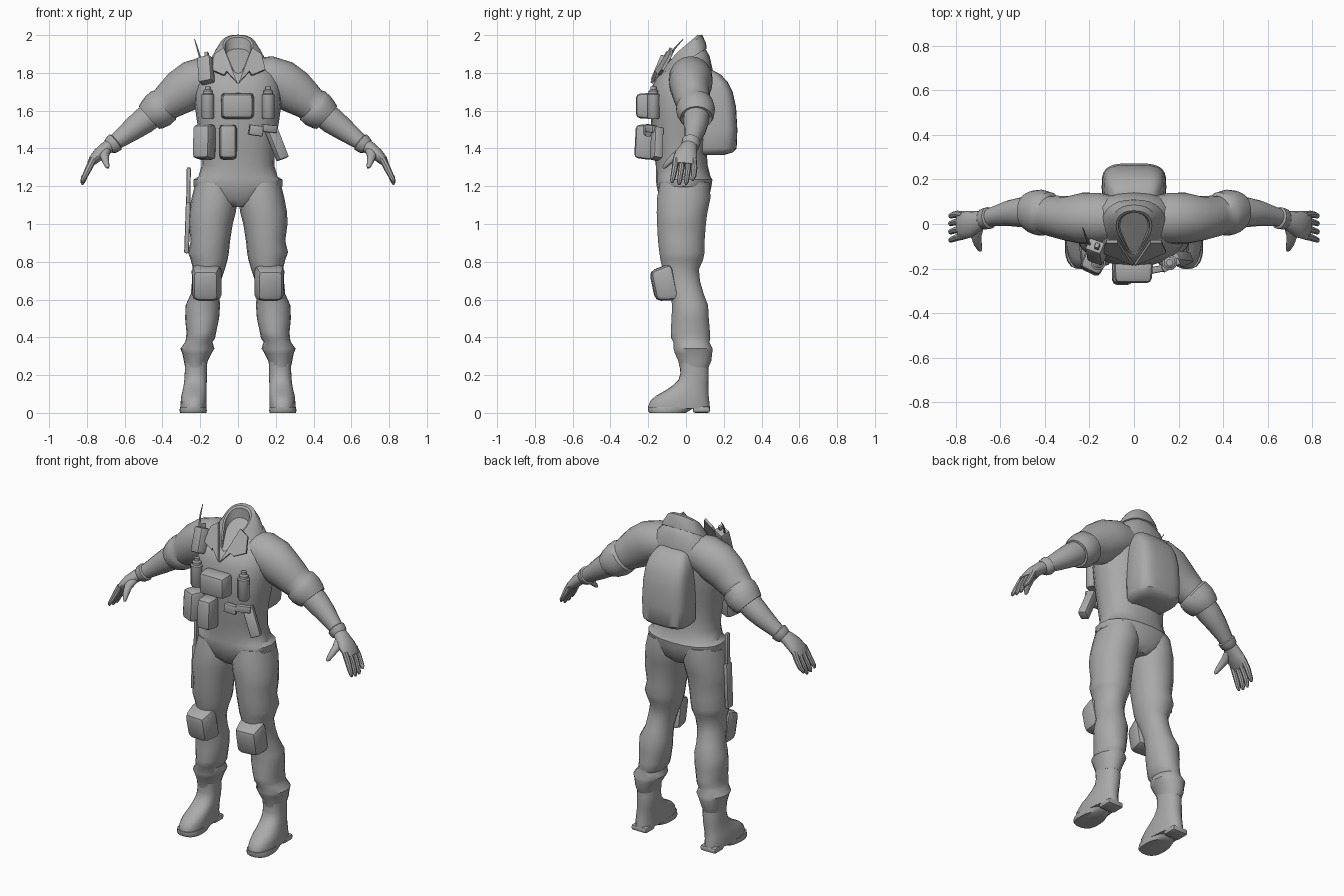
import bpy, bmesh, math
from mathutils import Vector, Matrix

grey = bpy.data.materials.new("cloth_grey")
grey.diffuse_color = (0.4, 0.4, 0.4, 1)


def finish(name, bm, angle=40):
    bmesh.ops.recalc_face_normals(bm, faces=bm.faces)
    me = bpy.data.meshes.new(name)
    bm.to_mesh(me)
    bm.free()
    me.materials.append(grey)
    ob = bpy.data.objects.new(name, me)
    bpy.context.collection.objects.link(ob)
    bpy.ops.object.select_all(action='DESELECT')
    ob.select_set(True)
    bpy.context.view_layer.objects.active = ob
    bpy.ops.object.shade_smooth_by_angle(angle=math.radians(angle))
    return ob


def skin(name, rings, angle=40):
    """Join equal point rings into a capped tube."""
    bm = bmesh.new()
    vs = [[bm.verts.new(p) for p in r] for r in rings]
    n = len(vs[0])
    for a, b in zip(vs, vs[1:]):
        for i in range(n):
            j = (i + 1) % n
            bm.faces.new((a[i], a[j], b[j], b[i]))
    bm.faces.new(vs[0])
    bm.faces.new(vs[-1])
    return finish(name, bm, angle)


def sgnpow(v, p):
    return math.copysign(abs(v) ** p, v)


def stack(name, rows, s=1, n=20, power=2.3, toe=0, angle=40):
    """Rows: z, x0, x1, y0, y1 [, tilt, front dip]."""
    rings = []
    for z, x0, x1, y0, y1, *ex in rows:
        tilt, dip = (ex + [0, 0])[:2]
        ring = []
        for i in range(n):
            t = 2 * math.pi * i / n
            c, q = sgnpow(math.cos(t), 2 / power), sgnpow(math.sin(t), 2 / power)
            d = dip * max(0, -math.sin(t)) ** 5
            y = (y1 - y0) / 2 * q
            x = (x0 + x1) / 2 + (x1 - x0) / 2 * c * (1 - toe * q)
            ring.append((s * x, (y0 + y1) / 2 + y - d * 0.7, z + tilt * y - d))
        rings.append(ring)
    return skin(name, rings, angle)


def tube(name, rows, s=1, n=14):
    """Rows: x, y, z, width, thickness; rings face along the path."""
    pts = [Vector(r[:3]) for r in rows]
    rings = []
    for k, r in enumerate(rows):
        d = (pts[min(k + 1, len(pts) - 1)] - pts[max(k - 1, 0)]).normalized()
        v = d.cross(Vector((0, 1, 0))).normalized()
        u = v.cross(d)
        ring = []
        for i in range(n):
            t = 2 * math.pi * i / n
            p = pts[k] + u * r[3] * math.cos(t) + v * r[4] * math.sin(t)
            ring.append((s * p.x, p.y, p.z))
        rings.append(ring)
    return skin(name, rings)


def box(name, loc, size, rot=(0, 0, 0), bevel=0.015, taper=1.0):
    bm = bmesh.new()
    bmesh.ops.create_cube(bm, size=1)
    for v in bm.verts:
        k = taper if v.co.y < 0 else 1
        v.co = Vector((v.co.x * size[0] * k, v.co.y * size[1], v.co.z * size[2] * k))
    bmesh.ops.bevel(bm, geom=bm.edges[:], offset=bevel, segments=2, profile=0.5, affect='EDGES')
    ob = finish(name, bm, 35)
    ob.location = loc
    ob.rotation_euler = [math.radians(a) for a in rot]
    return ob


def plate(name, pts, thick):
    """Flat outline thickened along its normal."""
    bm = bmesh.new()
    f = bm.faces.new([bm.verts.new(p) for p in pts])
    f.normal_update()
    off = f.normal * thick
    g = bmesh.ops.extrude_face_region(bm, geom=[f])
    bmesh.ops.translate(bm, vec=off, verts=[e for e in g['geom'] if isinstance(e, bmesh.types.BMVert)])
    return finish(name, bm, 30)


# Jacket body and hips
stack("torso", [
    (1.09, -.07, .07, -.10, .08), (1.13, -.17, .17, -.14, .12), (1.20, -.235, .235, -.155, .135),
    (1.235, -.235, .235, -.16, .14), (1.25, -.21, .21, -.16, .13), (1.31, -.192, .192, -.16, .115),
    (1.38, -.195, .195, -.17, .11), (1.47, -.205, .205, -.18, .115), (1.56, -.22, .22, -.187, .13),
    (1.66, -.232, .232, -.19, .14), (1.74, -.225, .225, -.178, .145, .05), (1.80, -.20, .20, -.155, .14, .15),
    (1.845, -.165, .165, -.13, .125, .35), (1.88, -.12, .12, -.09, .10, .55), (1.90, -.08, .08, -.06, .08, .7)])

# Collar, open at the neck
stack("collar", [
    (1.86, -.145, .145, -.12, .11, .60, .05), (1.885, -.13, .13, -.11, .105, .70, .07),
    (1.93, -.10, .10, -.085, .085, .85, .08), (1.942, -.08, .08, -.075, .06, .85, .09),
    (1.938, -.07, .07, -.068, .05, .85, .09), (1.87, -.06, .06, -.06, .05, .8, .07),
    (1.83, -.045, .045, -.04, .045, .6, 0)], n=28, angle=35)

for s, side in ((1, "left"), (-1, "right")):
    # Lapel
    plate(side + "_lapel", [(s * x, y, z) for x, y, z in (
        (.005, -.188, 1.75), (.06, -.165, 1.81), (.075, -.150, 1.79), (.145, -.130, 1.82),
        (.125, -.085, 1.90), (.075, -.085, 1.935))], .015 * -s)

    # Sleeve with rolled cuff
    tube(side + "_sleeve", [
        (.07, .02, 1.775, .10, .10), (.16, .025, 1.775, .115, .115), (.23, .025, 1.745, .115, .125),
        (.30, .025, 1.70, .10, .118), (.36, .035, 1.655, .093, .10), (.385, .04, 1.635, .088, .092),
        (.395, .045, 1.627, .10, .10), (.425, .052, 1.60, .103, .10), (.455, .055, 1.577, .095, .09),
        (.472, .055, 1.563, .085, .08), (.465, .055, 1.568, .065, .065)], s, 20)
    tube(side + "_forearm", [
        (.44, .055, 1.59, .07, .07), (.50, .053, 1.545, .068, .07), (.56, .048, 1.50, .058, .06),
        (.62, .036, 1.455, .045, .048), (.68, .022, 1.41, .036, .036)], s, 16)

    # Glove: cuff, palm, fingers, thumb
    tube(side + "_glove_cuff", [
        (.645, .028, 1.437, .042, .042), (.65, .027, 1.433, .05, .053), (.675, .022, 1.413, .047, .047),
        (.685, .02, 1.405, .036, .036)], s)
    tube(side + "_palm", [
        (.67, .022, 1.42, .038, .036), (.70, .012, 1.40, .047, .036), (.735, 0, 1.37, .06, .034),
        (.765, -.005, 1.34, .064, .027), (.785, -.008, 1.315, .058, .016)], s)
    for k, y in enumerate((.04, .01, -.022, -.054)):
        drop = (.02, 0, 0, .01)[k]
        tube(f"{side}_finger_{k + 1}", [
            (.765, y, 1.345, .016, .018), (.79, y * 1.1, 1.295, .016, .018), (.81, y * 1.15 - .005, 1.255, .014, .015),
            (.822, y * 1.15 - .01, 1.222 + drop, .012, .012), (.826, y * 1.15 - .011, 1.208 + drop, .006, .006)], s, 8)
    tube(side + "_thumb", [
        (.70, -.01, 1.39, .025, .028), (.708, -.055, 1.36, .022, .024), (.70, -.09, 1.33, .017, .018),
        (.692, -.112, 1.305, .012, .012), (.688, -.12, 1.297, .006, .006)], s, 10)

    # Trouser leg, gathered above the boot
    stack(side + "_trouser_leg", [
        (1.22, .01, .225, -.14, .125), (1.14, .0, .245, -.155, .132), (1.06, .012, .26, -.157, .115),
        (1.0, .028, .262, -.155, .107), (.91, .042, .25, -.15, .10), (.85, .048, .265, -.143, .10),
        (.81, .055, .25, -.137, .092), (.76, .07, .238, -.125, .07), (.70, .09, .243, -.11, .075),
        (.63, .10, .25, -.085, .095), (.57, .095, .277, -.075, .118), (.50, .10, .28, -.078, .122),
        (.43, .115, .273, -.082, .128), (.395, .122, .275, -.08, .13), (.375, .135, .28, -.068, .125),
        (.34, .125, .305, -.068, .142), (.315, .14, .295, -.06, .14), (.275, .16, .287, -.042, .135),
        (.24, .168, .28, -.035, .12)], s, 18, 2.1)

    # Knee pad
    ob = box(side + "_knee_pad", (s * .168, -.118, .683), (.165, .12, .20), (12, 0, s * 4), .03, .8)

    # Boot, heel and sole
    stack(side + "_boot", [
        (.27, .165, .28, -.035, .118), (.21, .165, .282, -.03, .12), (.175, .165, .284, -.04, .12),
        (.145, .166, .288, -.07, .118), (.115, .166, .294, -.115, .118), (.09, .166, .30, -.16, .12),
        (.065, .167, .303, -.188, .123), (.035, .167, .304, -.20, .126), (.022, .168, .303, -.20, .127)],
        s, 20, 2.3, .1)
    box(side + "_boot_heel", (s * .235, .082, .017), (.105, .09, .034), (0, 0, 0), .012)
    stack(side + "_boot_sole", [(0, .168, .306, -.195, .0), (.012, .165, .31, -.203, .02),
                                (.032, .167, .306, -.203, .05)], s, 18, 2.5, .05)

    # Chest canister with cap
    x = s * .16
    stack(side + "_canister", [
        (1.555, x - .027, x + .027, -.20, -.146), (1.565, x - .034, x + .034, -.207, -.139),
        (1.685, x - .034, x + .034, -.207, -.139), (1.69, x - .026, x + .026, -.198, -.147),
        (1.705, x - .026, x + .026, -.198, -.147), (1.712, x - .015, x + .015, -.188, -.157),
        (1.728, x - .015, x + .015, -.188, -.157)], 1, 14, 2)

# Back pack
stack("back_pack", [
    (1.365, -.10, .10, .06, .20), (1.38, -.13, .13, .06, .25), (1.40, -.142, .142, .06, .268),
    (1.50, -.145, .145, .06, .272), (1.62, -.142, .142, .06, .265), (1.70, -.135, .135, .06, .247),
    (1.75, -.125, .125, .06, .222), (1.79, -.105, .105, .06, .185), (1.815, -.08, .08, .06, .14)],
    1, 28, 3.5)

# Front pouches
box("chest_pouch", (-.003, -.215, 1.625), (.178, .10, .14), (0, 0, 0), .022, .92)
box("magazine_pouch_inner", (-.053, -.22, 1.435), (.095, .10, .19), (-3, 0, 0), .02, .92)
box("magazine_pouch_outer", (-.18, -.17, 1.435), (.105, .10, .19), (-3, 0, -25), .02, .92)

# Shoulder radio with aerial
box("radio", (-.17, -.125, 1.815), (.075, .06, .145), (-20, -12, -20), .01)
box("radio_knob", (-.165, -.10, 1.895), (.02, .025, .03), (-20, -12, -20), .005)
tube("radio_aerial", [(-.195, -.10, 1.86, .006, .006), (-.215, -.06, 1.93, .005, .005),
                      (-.23, -.015, 1.978, .002, .002)], 1, 6)

# Holster and pistol
box("holster", (.205, -.155, 1.425), (.06, .05, .175), (-12, -18, 28), .008)
box("pistol_slide", (.165, -.185, 1.505), (.085, .03, .04), (0, 5, 28), .005)
box("pistol_grip", (.095, -.205, 1.495), (.075, .03, .055), (0, 8, 10), .006)

# Sheathed knife on the thigh
box("knife_sheath", (-.268, -.03, .98), (.025, .055, .27), (0, 2, 0), .008)
box("knife_handle", (-.262, -.03, 1.20), (.022, .03, .20), (0, 1, 0), .008)
